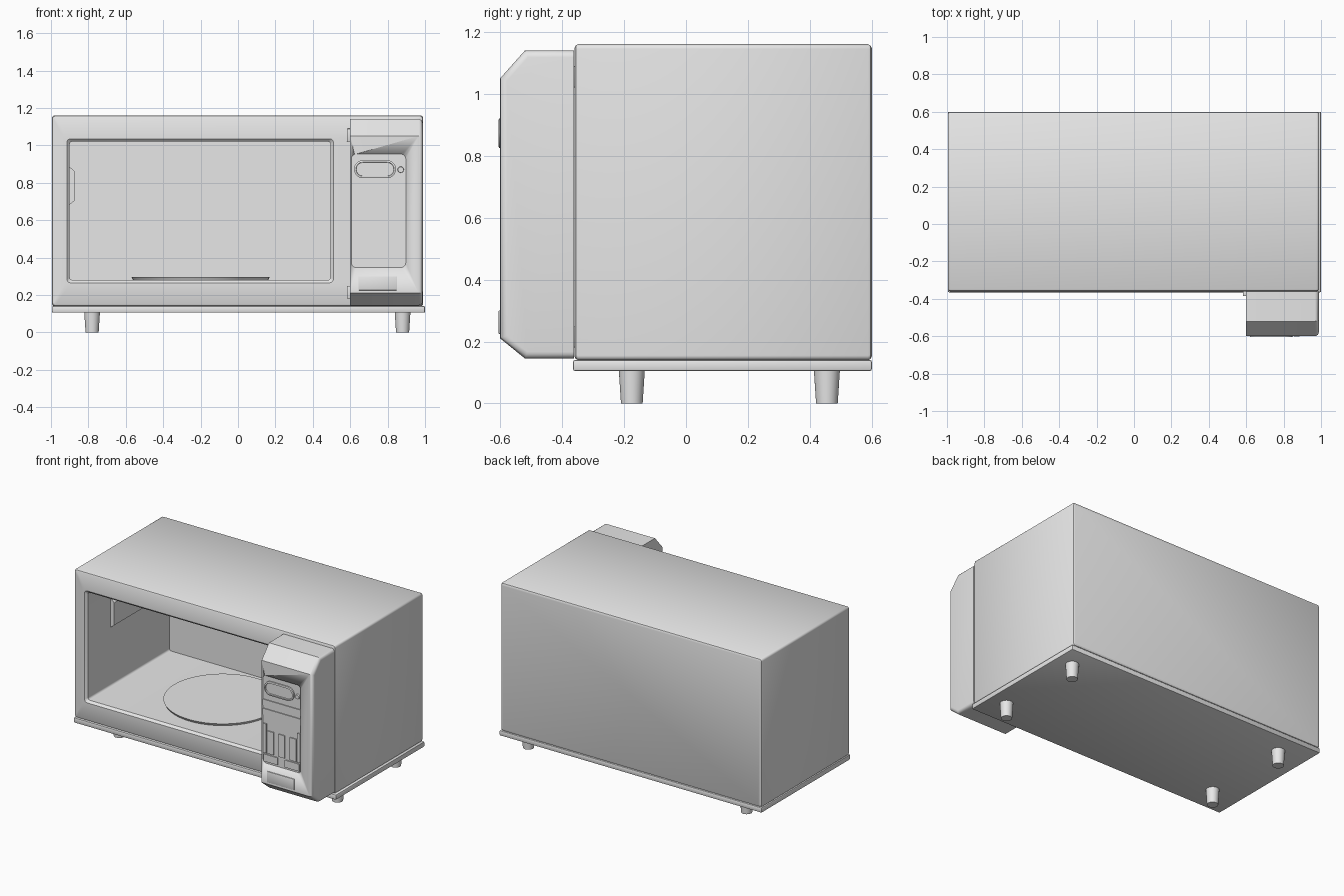
import bpy, bmesh, math

if "Cube" in bpy.data.objects:
    bpy.data.objects.remove(bpy.data.objects["Cube"], do_unlink=True)

grey = bpy.data.materials.new("light grey")
grey.use_nodes = True
grey.diffuse_color = (0.8, 0.8, 0.8, 1)
grey.node_tree.nodes["Principled BSDF"].inputs["Base Color"].default_value = (0.8, 0.8, 0.8, 1)


def finish(name, bm):
    bmesh.ops.recalc_face_normals(bm, faces=bm.faces)
    mesh = bpy.data.meshes.new(name)
    bm.to_mesh(mesh)
    bm.free()
    mesh.materials.append(grey)
    obj = bpy.data.objects.new(name, mesh)
    bpy.context.collection.objects.link(obj)
    bpy.ops.object.select_all(action="DESELECT")
    obj.select_set(True)
    bpy.context.view_layer.objects.active = obj
    bpy.ops.object.shade_smooth_by_angle(angle=math.radians(35))
    return obj


def rounded_ring(bm, y, x0, x1, z0, z1, r, steps=5):
    """Rounded rectangle of vertices in the plane at depth y."""
    ring = []
    corners = [(x1 - r, z1 - r), (x0 + r, z1 - r), (x0 + r, z0 + r), (x1 - r, z0 + r)]
    for quarter, (cx, cz) in enumerate(corners):
        for i in range(steps + 1):
            a = (quarter + i / steps) * math.pi / 2
            ring.append(bm.verts.new((cx + r * math.cos(a), y, cz + r * math.sin(a))))
    return ring


def loft(name, sections):
    """Skin through rounded rectangles and cap both ends."""
    bm = bmesh.new()
    rings = [rounded_ring(bm, *s) for s in sections]
    for a, b in zip(rings, rings[1:]):
        for i in range(len(a)):
            j = (i + 1) % len(a)
            bm.faces.new((a[i], a[j], b[j], b[i]))
    bm.faces.new(rings[0])
    bm.faces.new(rings[-1])
    return finish(name, bm)


def box(name, x0, x1, y0, y1, z0, z1, bevel=0.0):
    bm = bmesh.new()
    bmesh.ops.create_cube(bm, size=1)
    for v in bm.verts:
        v.co = ((x0 + x1) / 2 + v.co.x * (x1 - x0),
                (y0 + y1) / 2 + v.co.y * (y1 - y0),
                (z0 + z1) / 2 + v.co.z * (z1 - z0))
    if bevel:
        bmesh.ops.bevel(bm, geom=bm.edges[:], offset=bevel, segments=2, profile=0.5, affect="EDGES")
    return finish(name, bm)


def cylinder(name, x, y, z0, z1, r0, r1, sides):
    bm = bmesh.new()
    bmesh.ops.create_cone(bm, cap_ends=True, segments=sides, radius1=r0, radius2=r1, depth=z1 - z0)
    bmesh.ops.translate(bm, verts=bm.verts, vec=(x, y, (z0 + z1) / 2))
    return finish(name, bm)


# Casing and cooking chamber as one continuous skin
L, R, B, T = -0.995, 0.99, 0.14, 1.16
loft("oven_body", [
    (0.6, L + 0.012, R - 0.012, B + 0.012, T - 0.012, 0.012),
    (0.596, L + 0.004, R - 0.004, B + 0.004, T - 0.004, 0.014),
    (0.588, L, R, B, T, 0.015),
    (-0.348, L, R, B, T, 0.015),
    (-0.356, L + 0.004, R - 0.004, B + 0.004, T - 0.004, 0.014),
    (-0.36, L + 0.012, R - 0.012, B + 0.012, T - 0.012, 0.012),
    (-0.36, -0.915, 0.51, 0.265, 1.035, 0.02),
    (-0.345, -0.9, 0.495, 0.28, 1.02, 0.015),
    (0.54, -0.9, 0.495, 0.28, 1.02, 0.015),
])

# Base tray and feet
box("base_tray", -0.995, 1.0, -0.365, 0.6, 0.105, 0.14, 0.006)
for side, x in (("right", -0.78), ("left", 0.88)):
    for end, y in (("front", -0.175), ("back", 0.455)):
        cylinder(f"{end}_{side}_foot", x, y, 0, 0.108, 0.035, 0.042, 32)

# Chamber fittings
cylinder("turntable", -0.2, 0.12, 0.278, 0.296, 0.36, 0.37, 96)
bm = bmesh.new()
cover = [(-0.905, 0.68), (-0.872, 0.705), (-0.872, 0.86), (-0.905, 0.89)]
face = bm.faces.new([bm.verts.new((x, -0.1, z)) for x, z in cover])
new = bmesh.ops.extrude_face_region(bm, geom=[face])["geom"]
bmesh.ops.translate(bm, verts=[v for v in new if isinstance(v, bmesh.types.BMVert)], vec=(0, 0.4, 0))
finish("wave_cover", bm)

# Control housing: side profile extruded across, rounded on the outer end
bm = bmesh.new()
profile = [(-0.362, 1.14), (-0.52, 1.14), (-0.6, 1.05), (-0.6, 0.21), (-0.52, 0.145), (-0.362, 0.145)]
face = bm.faces.new([bm.verts.new((0.6, y, z)) for y, z in profile])
new = bmesh.ops.extrude_face_region(bm, geom=[face])["geom"]
bmesh.ops.translate(bm, verts=[v for v in new if isinstance(v, bmesh.types.BMVert)], vec=(0.388, 0, 0))
bmesh.ops.recalc_face_normals(bm, faces=bm.faces)
outer = [e for e in bm.edges if all(v.co.x > 0.9 for v in e.verts)
         and not all(v.co.y > -0.4 for v in e.verts)]
bmesh.ops.bevel(bm, geom=outer, offset=0.022, segments=4, profile=0.5, affect="EDGES")
housing = finish("control_housing", bm)

# Shallow recess for the control face
cutter = loft("recess_cutter", [
    (-0.65, 0.606, 0.897, 0.347, 0.953, 0.025),
    (-0.592, 0.606, 0.897, 0.347, 0.953, 0.025),
])
cutter.hide_render = True
cut = housing.modifiers.new("recess", "BOOLEAN")
cut.operation = "DIFFERENCE"
cut.solver = "EXACT"
cut.object = cutter
bpy.context.view_layer.objects.active = housing
bpy.ops.object.modifier_apply(modifier=cut.name)
bpy.data.objects.remove(cutter, do_unlink=True)

# Display with a raised rim and sunken window
loft("display", [
    (-0.59, 0.62, 0.845, 0.825, 0.92, 0.047),
    (-0.603, 0.62, 0.845, 0.825, 0.92, 0.047),
    (-0.605, 0.624, 0.841, 0.829, 0.916, 0.043),
    (-0.605, 0.63, 0.835, 0.835, 0.91, 0.037),
    (-0.598, 0.632, 0.833, 0.837, 0.908, 0.035),
])
loft("indicator_button", [
    (-0.59, 0.853, 0.887, 0.853, 0.887, 0.0169),
    (-0.602, 0.855, 0.885, 0.855, 0.885, 0.0149),
])

# Stacked control bars and keys
for i, (z0, z1) in enumerate([(0.745, 0.785), (0.678, 0.722)]):
    box(f"control_bar_{i + 1}", 0.607, 0.896, -0.598, -0.59, z0, z1)
keys = [
    ("side_key_right", 0.61, 0.634, 0.42, 0.62),
    ("side_key_left", 0.868, 0.893, 0.42, 0.62),
    ("slot_key_right", 0.64, 0.688, 0.42, 0.575),
    ("slot_key_middle", 0.727, 0.773, 0.42, 0.575),
    ("slot_key_left", 0.812, 0.862, 0.42, 0.575),
    ("lower_key_right", 0.615, 0.72, 0.36, 0.41),
    ("lower_key_left", 0.775, 0.885, 0.36, 0.41),
]
for name, x0, x1, z0, z1 in keys:
    box(name, x0, x1, -0.599, -0.59, z0, z1)
box("door_button", 0.645, 0.85, -0.605, -0.595, 0.225, 0.3, 0.002)

# Door hinges beside the housing
for name, z in (("upper_hinge", 1.055), ("lower_hinge", 0.215)):
    box(name, 0.582, 0.602, -0.385, -0.355, z - 0.034, z + 0.034, 0.003)
